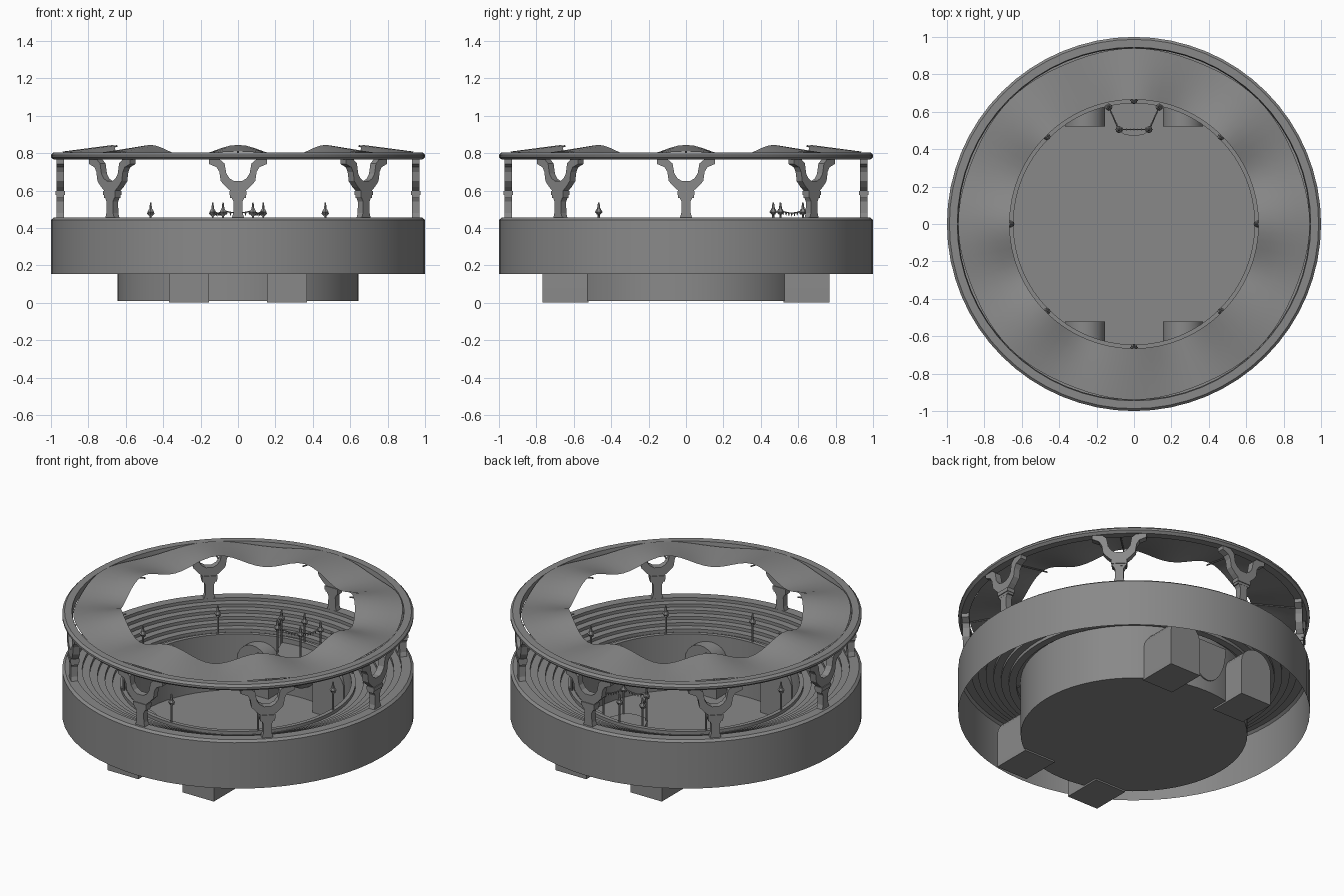
import bpy, bmesh, math
from mathutils import Matrix, Vector

cube = bpy.data.objects.get("Cube")
if cube:
    bpy.data.objects.remove(cube, do_unlink=True)

stone = bpy.data.materials.new("stone_grey")
stone.use_nodes = True
GREY = (0.25, 0.25, 0.25, 1)
stone.diffuse_color = GREY
stone.node_tree.nodes["Principled BSDF"].inputs["Base Color"].default_value = GREY
SEGS = 64


def finish(name, bm, smooth=True, angle=30, normals=True):
    """Turn a bmesh into a named object with the stone material."""
    bmesh.ops.remove_doubles(bm, verts=bm.verts, dist=1e-5)
    if normals:
        bmesh.ops.recalc_face_normals(bm, faces=bm.faces)
    me = bpy.data.meshes.new(name)
    bm.to_mesh(me)
    bm.free()
    me.materials.append(stone)
    if smooth:
        me.shade_smooth()
        me.set_sharp_from_angle(angle=math.radians(angle))
    ob = bpy.data.objects.new(name, me)
    bpy.context.collection.objects.link(ob)
    return ob


def bridge(bm, loops):
    """Skin neighbouring closed loops of vertices with quads."""
    for a, b in zip(loops, loops[1:]):
        n = len(a)
        for i in range(n):
            j = (i + 1) % n
            bm.faces.new((a[i], a[j], b[j], b[i]))


def lathe(name, profile, closed=False):
    """Revolve (radius, height) points about the vertical axis."""
    bm = bmesh.new()
    pts = profile + profile[:1] if closed else profile
    loops = []
    for r, z in pts:
        loops.append([bm.verts.new((r * math.cos(math.tau * i / SEGS),
                                    r * math.sin(math.tau * i / SEGS), z))
                      for i in range(SEGS)])
    bridge(bm, loops)
    return finish(name, bm)


def prism(bm, outline, y0, y1):
    """Extrude an x-z outline between two y positions."""
    front = [bm.verts.new((x, y0, z)) for x, z in outline]
    back = [bm.verts.new((x, y1, z)) for x, z in outline]
    bridge(bm, [front, back])
    bm.faces.new(front)
    bm.faces.new(back[::-1])


def rod(bm, a, b, r0, r1=None, sides=6):
    """Add a round bar from a to b."""
    a, b = Vector(a), Vector(b)
    d = b - a
    turn = d.to_track_quat('Z', 'Y').to_matrix().to_4x4()
    bmesh.ops.create_cone(bm, cap_ends=True, segments=sides, radius1=r0,
                          radius2=r0 if r1 is None else r1, depth=d.length,
                          matrix=Matrix.Translation((a + b) / 2) @ turn)


# Arena pit: flat floor and round wall with a narrow rim
lathe("arena_floor", [(0.001, 0.01), (0.645, 0.01)])
lathe("arena_wall", [(0.645, 0.01), (0.645, 0.36), (0.67, 0.36), (0.67, 0.34)])

# Stepped seating, a thin shell open underneath
steps = 6
seats = [(0.67, 0.34)]
for i in range(steps):
    r = 0.67 + 0.26 * (i + 1) / steps
    z = 0.34 + 0.115 * (i + 1) / steps
    seats += [(r, seats[-1][1]), (r, z)]
lathe("seating_steps", seats)

# Outer wall with a chamfered top
lathe("outer_wall", [(0.93, 0.455), (0.985, 0.455), (1, 0.443), (1, 0.155)])

# Roof ring resting on the pillars
lathe("roof_ring", [(0.94, 0.765), (0.985, 0.765), (1, 0.778), (1, 0.79),
                    (0.987, 0.803), (0.945, 0.803)], closed=True)

# Wavy cloth canopy with eight ridges
bm = bmesh.new()
loops = []
for k in range(5):
    t = k / 4
    loop = []
    for i in range(96):
        a = math.tau * i / 96
        wave = math.cos(8 * a)
        r = (0.935 + 0.005 * wave) * (1 - t) + 0.665 * t
        z = 0.795 + 0.013 * wave + t * (0.016 + 0.02 * wave)
        loop.append(bm.verts.new((r * math.cos(a), r * math.sin(a), z)))
    loops.append(loop)
bridge(bm, loops)
finish("canopy", bm)

# Forked pillars: half outline mirrored to make the Y shape
half = [(0.042, 0.56), (0.042, 0.6), (0.065, 0.62), (0.092, 0.65), (0.1, 0.7),
        (0.115, 0.725), (0.155, 0.742), (0.155, 0.768), (0.1, 0.768),
        (0.072, 0.745), (0.062, 0.69), (0.045, 0.665), (0.02, 0.65)]
fork = half + [(-x, z) for x, z in reversed(half)]
shaft = [(0.033, 0.455), (0.025, 0.48), (0.024, 0.54), (0.034, 0.56)]
shaft += [(-x, z) for x, z in reversed(shaft)]
collar = [(-0.045, 0.575), (0.045, 0.575), (0.045, 0.598), (-0.045, 0.598)]
for n in range(8):
    bm = bmesh.new()
    prism(bm, fork, -0.971, -0.929)
    prism(bm, shaft, -0.97, -0.93)
    prism(bm, collar, -0.976, -0.924)
    ob = finish(f"pillar_{n + 1}", bm, smooth=False)
    ob.rotation_euler.z = n * math.tau / 8

# Bars that hold up the canopy ridges
for n in range(8):
    bm = bmesh.new()
    rod(bm, (0, -0.95, 0.79), (0, -0.645, 0.838), 0.005)
    finish(f"canopy_bar_{n + 1}", bm).rotation_euler.z = n * math.tau / 8

# Four arched gatehouses set through the arena wall
arch = [(-0.108, 0), (0.108, 0)]
arch += [(0.108 * math.cos(math.pi * i / 12), 0.21 + 0.108 * math.sin(math.pi * i / 12))
         for i in range(13)]
for label, sy in (("front", -1), ("back", 1)):
    for side, sx in (("left", 1), ("right", -1)):
        bm = bmesh.new()
        prism(bm, [(x + sx * 0.262, z) for x, z in arch], sy * 0.52, sy * 0.768)
        finish(f"{label}_{side}_gate", bm)

# Balcony with a rounded corbel tapering down the wall
plan = [(0.135, 0.652), (0.13, 0.61), (0.085, 0.5), (0.05, 0.478), (0, 0.47)]
plan += [(-x, y) for x, y in reversed(plan[:-1])]
bm = bmesh.new()
loops = []
for k in range(9):
    s = max(math.cos(math.pi / 2 * k / 8), 0.05)
    z = 0.33 - 0.25 * math.sin(math.pi / 2 * k / 8)
    loops.append([bm.verts.new((x * s, 0.652 - (0.652 - y) * s, z)) for x, y in plan])
bridge(bm, loops)
bm.faces.new(loops[0])
bm.faces.new(loops[-1])
finish("balcony_corbel", bm)


def lamp_post(name, x, y, base):
    """A slim post with brackets, a bowl and a pointed tip."""
    bm = bmesh.new()
    rod(bm, (x, y, base), (x, y, 0.5), 0.006)
    rod(bm, (x, y, 0.472), (x, y, 0.485), 0.01, 0.02)
    rod(bm, (x, y, 0.485), (x, y, 0.5), 0.02, 0.012)
    rod(bm, (x, y, 0.5), (x, y, 0.535), 0.009, 0.004)
    for dx, dy in ((0.018, 0), (-0.018, 0)):
        rod(bm, (x, y, 0.462), (x + dx, y + dy, 0.48), 0.004)
    finish(name, bm)


# Lamp posts around the pit rim
for n in range(8):
    a = n * math.tau / 8
    lamp_post(f"rim_lamp_{n + 1}", 0.66 * math.cos(a), 0.66 * math.sin(a), 0.355)

# Balcony posts joined by sagging chains with small pendants
corners = [(-0.135, 0.625), (-0.08, 0.505), (0.08, 0.505), (0.135, 0.625)]
for n, (x, y) in enumerate(corners):
    lamp_post(f"balcony_post_{n + 1}", x, y, 0.3)
for n, (p, q) in enumerate(zip(corners, corners[1:])):
    bm = bmesh.new()
    links = []
    for i in range(9):
        t = i / 8
        links.append(Vector((p[0] + (q[0] - p[0]) * t, p[1] + (q[1] - p[1]) * t,
                             0.495 - 0.06 * t * (1 - t))))
    for i, (a, b) in enumerate(zip(links, links[1:])):
        rod(bm, a, b, 0.003, sides=4)
        if i:
            rod(bm, a - Vector((0, 0, 0.018)), a, 0.001, 0.006, sides=4)
    finish(f"balcony_chain_{n + 1}", bm, smooth=False)
